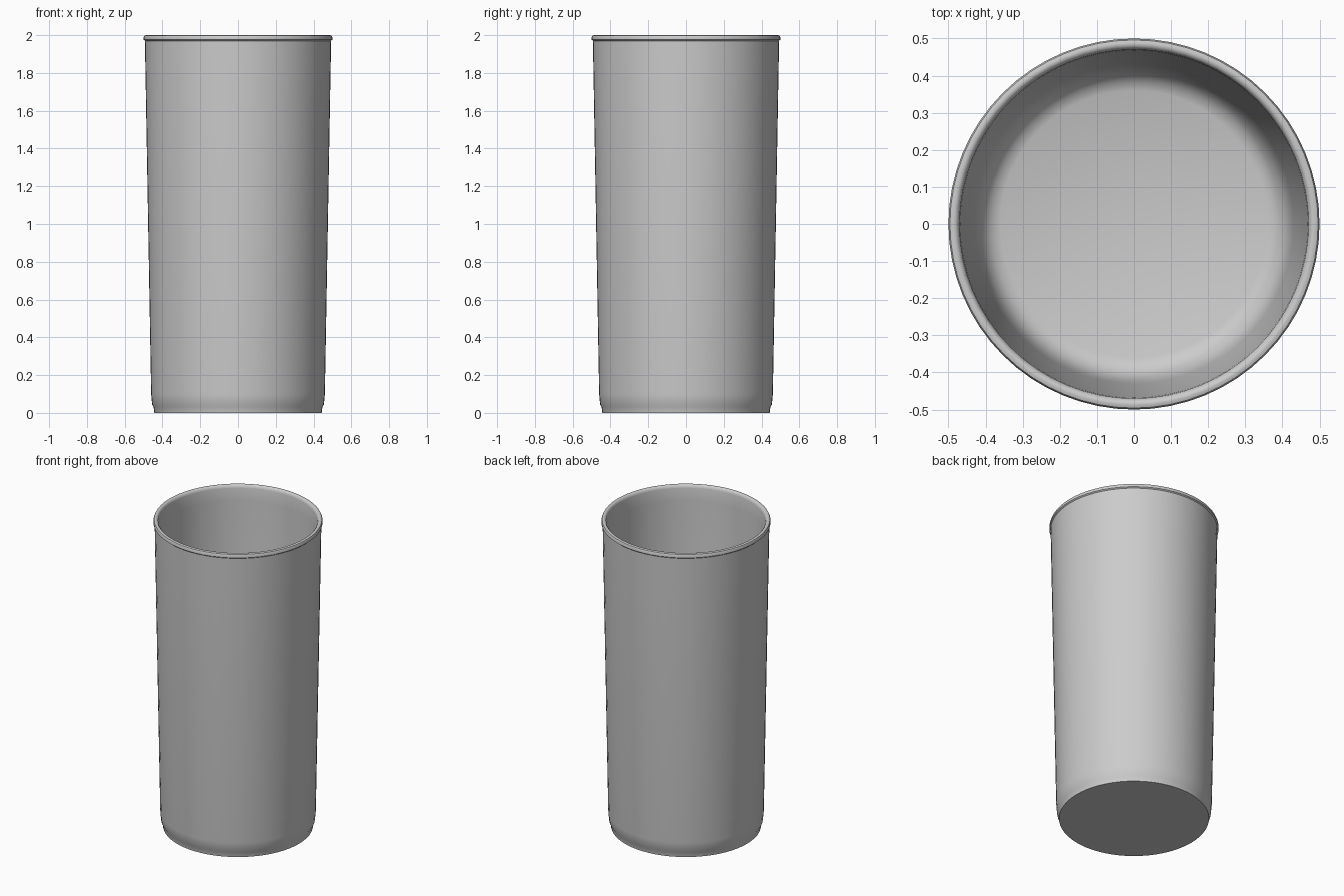
import bpy
import bmesh
import math
from mathutils import Matrix, Vector

default = bpy.data.objects.get("Cube")
if default:
    bpy.data.objects.remove(default, do_unlink=True)

SEGMENTS = 64

grey = bpy.data.materials.new("plain grey")
grey.use_nodes = True
color = (0.6, 0.6, 0.6, 1)
grey.diffuse_color = color
grey.node_tree.nodes["Principled BSDF"].inputs["Base Color"].default_value = color


def lathe(name, profile):
    """Spin an (radius, height) profile around z."""
    bm = bmesh.new()
    verts = [bm.verts.new((r, 0, z)) for r, z in profile]
    edges = [bm.edges.new(pair) for pair in zip(verts, verts[1:])]
    bmesh.ops.spin(bm, geom=verts + edges, cent=(0, 0, 0), axis=(0, 0, 1),
                   angle=math.tau, steps=SEGMENTS, use_duplicate=False)
    bmesh.ops.remove_doubles(bm, verts=bm.verts, dist=0.0005)
    bmesh.ops.recalc_face_normals(bm, faces=bm.faces)
    mesh = bpy.data.meshes.new(name)
    bm.to_mesh(mesh)
    bm.free()
    mesh.materials.append(grey)
    obj = bpy.data.objects.new(name, mesh)
    bpy.context.collection.objects.link(obj)
    bpy.ops.object.select_all(action="DESELECT")
    obj.select_set(True)
    bpy.context.view_layer.objects.active = obj
    bpy.ops.object.shade_smooth_by_angle(angle=math.radians(40))
    return obj


# Closed section: base, stepped foot, tapered wall, rounded rim, inner wall, floor
base_and_foot = [(0, 0), (0.443, 0), (0.447, 0.03), (0.455, 0.045), (0.46, 0.1)]
rim = [(0.493, 1.97), (0.5, 1.976), (0.5, 1.988), (0.496, 1.997), (0.488, 2),
       (0.48, 1.999), (0.473, 1.992), (0.47, 1.98)]
inside = [(0.468, 1.9), (0.43, 0.2), (0.42, 0.13), (0.405, 0.09),
          (0.385, 0.07), (0.36, 0.06), (0, 0.06)]
lathe("tumbler", base_and_foot + rim + inside)
